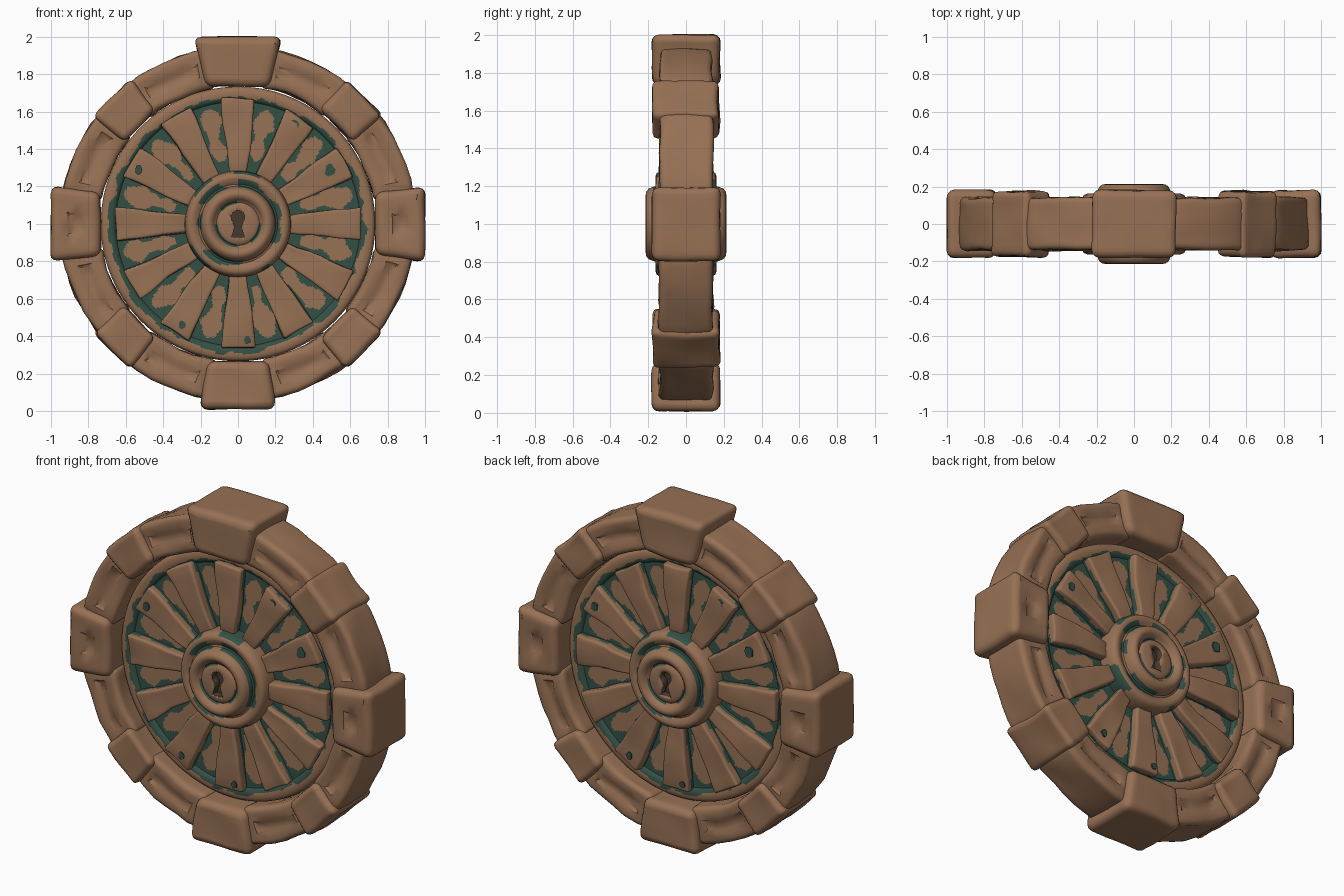
import bpy, bmesh, random
from math import sin, cos, pi, radians
from mathutils import Vector, noise

random.seed(4)
if "Cube" in bpy.data.objects:
    bpy.data.objects.remove(bpy.data.objects["Cube"], do_unlink=True)


def material(name, rgb):
    m = bpy.data.materials.new(name)
    m.use_nodes = True
    m.diffuse_color = (*rgb, 1)
    m.node_tree.nodes["Principled BSDF"].inputs["Base Color"].default_value = (*rgb, 1)
    return m


BROWN = material("warm brown", (0.31, 0.165, 0.09))
TEAL = material("dark teal", (0.034, 0.08, 0.06))
DARK = material("keyhole brown", (0.06, 0.04, 0.028))


def polar(r, a, y):
    return Vector((r * cos(a), y, 1 + r * sin(a)))


def finish(name, bm, mats):
    bmesh.ops.recalc_face_normals(bm, faces=bm.faces[:])
    me = bpy.data.meshes.new(name)
    bm.to_mesh(me)
    bm.free()
    ob = bpy.data.objects.new(name, me)
    bpy.context.collection.objects.link(ob)
    for m in mats:
        me.materials.append(m)
    bpy.ops.object.select_all(action='DESELECT')
    ob.select_set(True)
    bpy.context.view_layer.objects.active = ob
    bpy.ops.object.shade_smooth_by_angle(angle=radians(40))
    return ob


def wobble(p, scale, amount):
    return noise.noise_vector(p * scale) * amount


def stone(name, angle, r0, r1, w0, w1, y0, y1, bevel, curved=False, panel=0,
          rough=0.012, paint=0):
    """Worn wedge block; widths are half-angles when curved, half-lengths otherwise."""
    bm = bmesh.new()
    bmesh.ops.create_cube(bm, size=2)
    bmesh.ops.subdivide_edges(bm, edges=bm.edges[:], cuts=5, use_grid_fill=True)
    carved = [f for f in bm.faces if abs(f.normal.y) > 0.9
              and abs(f.calc_center_median().x) < panel
              and abs(f.calc_center_median().z) < 0.33]
    a = radians(angle)
    for v in bm.verts:
        u, d, t = v.co.x, (v.co.y + 1) / 2, (v.co.z + 1) / 2
        r, w, y = r0 + (r1 - r0) * t, w0 + (w1 - w0) * t, y0 + (y1 - y0) * d
        if curved:
            v.co = polar(r, a - u * radians(w), y)
        else:
            v.co = polar(r, a, y) + Vector((sin(a), 0, -cos(a))) * u * w
        v.co += wobble(v.co, 6, rough)
    bm.normal_update()
    if carved:
        bmesh.ops.inset_region(bm, faces=carved, thickness=0.016, depth=-0.011)
    bm.normal_update()
    sharp = [e for e in bm.edges if e.calc_face_angle(0) > 1.15]
    bmesh.ops.bevel(bm, geom=sharp, offset=bevel, segments=3, profile=0.5, affect='EDGES')
    # Paint left low on the side walls
    for f in bm.faces:
        c = f.calc_center_median()
        f.material_index = int(abs(c.y) < paint + 0.02 * noise.noise(c * 14))
    return finish(name, bm, [BROWN, TEAL])


def lathe(name, profile, steps, colour, mats):
    """Two-sided turned shape; the back is the front turned half way round z."""
    bm = bmesh.new()
    for side in (-1, 1):
        rings = []
        for r, y in profile:
            ring = []
            for i in range(steps):
                p = polar(r, 2 * pi * i / steps, -y)
                if side > 0:
                    p.x, p.y = -p.x, -p.y
                ring.append(bm.verts.new(p))
            rings.append(ring)
        for (ra, rb), (pa, pb) in zip(zip(rings, rings[1:]), zip(profile, profile[1:])):
            for i in range(steps):
                j = (i + 1) % steps
                f = bm.faces.new((ra[i], ra[j], rb[j], rb[i]))
                f.material_index = colour((pa[0] + pb[0]) / 2, 2 * pi * (i + 0.5) / steps)
        if profile[-1][0] < 0.05:
            bm.faces.new(rings[-1])
    bmesh.ops.remove_doubles(bm, verts=bm.verts[:], dist=0.0005)
    return finish(name, bm, mats)


# Outer ring: four large blocks, four diagonal blocks, eight curved blocks
stone("top_keystone", 90, 0.735, 1.0, 0.17, 0.235, -0.18, 0.18, 0.038, rough=0.008)
stone("bottom_keystone", 270, 0.735, 0.99, 0.165, 0.20, -0.18, 0.18, 0.038, rough=0.008)
for label, ang in (("left", 0), ("right", 180)):
    stone(label + "_keystone", ang, 0.735, 1.0, 0.165, 0.20, -0.18, 0.18, 0.038,
          panel=0.33, rough=0.008)
for k in range(4):
    stone(f"diagonal_stone_{k + 1}", 45 + 90 * k, 0.742, 0.955, 0.12, 0.137,
          -0.175, 0.175, 0.03)
for k in range(4):
    for off in (24.5, 65.5):
        stone(f"curved_stone_{k + 1}_{int(off)}", off + 90 * k, 0.739, 0.95, 15, 15,
              -0.14, 0.14, 0.028, curved=True, panel=0.66, rough=0.015)


# Inner disc with worn paint showing between brown petals
def disc_colour(r, a):
    p = polar(r, a, 0)
    n = noise.noise(p * 9) + 0.5 * noise.noise(p * 21)
    low_left = max(0, cos(a - 1.3 * pi))
    if r > 0.675 + 0.028 * n + 0.018 * low_left:
        return 0
    step = pi / 6
    off = abs((a % step) - step / 2) * r
    t = (r - 0.345) / 0.285
    if not 0 < t < 1:
        return 1
    width = 0.014 + 0.056 * t
    if t > 0.7:
        width *= max(0, 1 - ((t - 0.7) / 0.3) ** 2) ** 0.5
    width += 0.026 * n + 0.007 * sin(t * 12)
    return 0 if off < width else 1


def disc_height(r):
    if r < 0.655:
        return 0.05
    return 0.05 + 0.02 * sin(min(1, (r - 0.655) / 0.075) * pi) ** 0.4


disc_profile = [(0.734, 0), (0.734, 0.035)]
disc_profile += [(r, disc_height(r)) for r in (0.728 - 0.0075 * i for i in range(68))]
lathe("inner_disc", disc_profile, 360, disc_colour, [BROWN, TEAL])

# Spokes on both faces
for k in range(12):
    for label, s in (("front", -1), ("back", 1)):
        stone(f"{label}_spoke_{k + 1}", 30 * k, 0.265, 0.665 + random.uniform(-0.012, 0.008),
              0.046, 0.091, min(s * 0.02, s * 0.105), max(s * 0.02, s * 0.105),
              0.012, rough=0.014, paint=0.068)


# Paint chips on a few spokes
def chip(name, x, z, size, s):
    bm = bmesh.new()
    ring = [bm.verts.new((-s * (x + size * cos(t) * random.uniform(0.7, 1.1)), s * 0.1115,
                          z + size * 1.2 * sin(t) * random.uniform(0.8, 1.1)))
            for t in (2 * pi * i / 10 for i in range(10))]
    top = bmesh.ops.extrude_face_region(bm, geom=[bm.faces.new(ring)])["geom"]
    for v in top:
        if isinstance(v, bmesh.types.BMVert):
            v.co.y -= s * 0.008
    finish(name, bm, [TEAL])


for i, (x, z, size) in enumerate([(0.3, 1.53, 0.026), (0.49, 1.29, 0.03), (-0.53, 1.29, 0.024),
                                  (0.05, 0.38, 0.018), (-0.3, 0.46, 0.02)]):
    chip(f"front_paint_chip_{i + 1}", x, z, size, -1)
    chip(f"back_paint_chip_{i + 1}", x, z, size, 1)


# Stepped hub with a painted groove and worn paint round its edge
def hub_colour(r, a):
    n = noise.noise(polar(r, a, 3) * 9)
    if 0.196 < r < 0.245:
        return 1 if n > (r - 0.2) * 5 - 0.08 else 0
    if r > 0.266:
        return 1 if n > 0.08 else 0
    if 0.105 < r < 0.125:
        return 1 if n > 0.05 else 0
    return 0


hub_points = [(0.282, 0.0), (0.285, 0.10), (0.28, 0.135), (0.268, 0.155), (0.25, 0.162),
              (0.23, 0.157), (0.212, 0.146), (0.202, 0.15), (0.196, 0.175), (0.186, 0.198),
              (0.17, 0.211), (0.155, 0.213), (0.138, 0.205), (0.125, 0.188), (0.115, 0.18),
              (0.107, 0.187), (0.09, 0.193), (0.01, 0.196)]
hub_profile = []
for (ra, ya), (rb, yb) in zip(hub_points, hub_points[1:]):
    hub_profile += [(ra + (rb - ra) * t, ya + (yb - ya) * t) for t in (0, 0.5)]
hub_profile.append(hub_points[-1])
hub = lathe("hub", hub_profile, 144, hub_colour, [BROWN, TEAL, DARK])

# Keyhole sunk into both hub faces
for label, s in (("front", -1), ("back", 1)):
    bm = bmesh.new()
    outline = [(0.036 * cos(t), 1.035 + 0.036 * sin(t))
               for t in (radians(-50 + 280 * i / 16) for i in range(17))]
    outline += [(-0.016, 0.985), (-0.034, 0.93), (0.034, 0.93), (0.016, 0.985)]
    face = bm.faces.new([bm.verts.new((x, s * 0.15, z)) for x, z in outline])
    for g in bmesh.ops.extrude_face_region(bm, geom=[face])["geom"]:
        if isinstance(g, bmesh.types.BMVert):
            g.co.y += s * 0.1
    cutter = finish(label + "_keyhole_cutter", bm, [DARK])
    cutter.hide_render = True
    cutter.hide_set(True)
    mod = hub.modifiers.new(label + "_keyhole", 'BOOLEAN')
    mod.operation, mod.object, mod.solver = 'DIFFERENCE', cutter, 'EXACT'
    mod.material_mode = 'TRANSFER'
